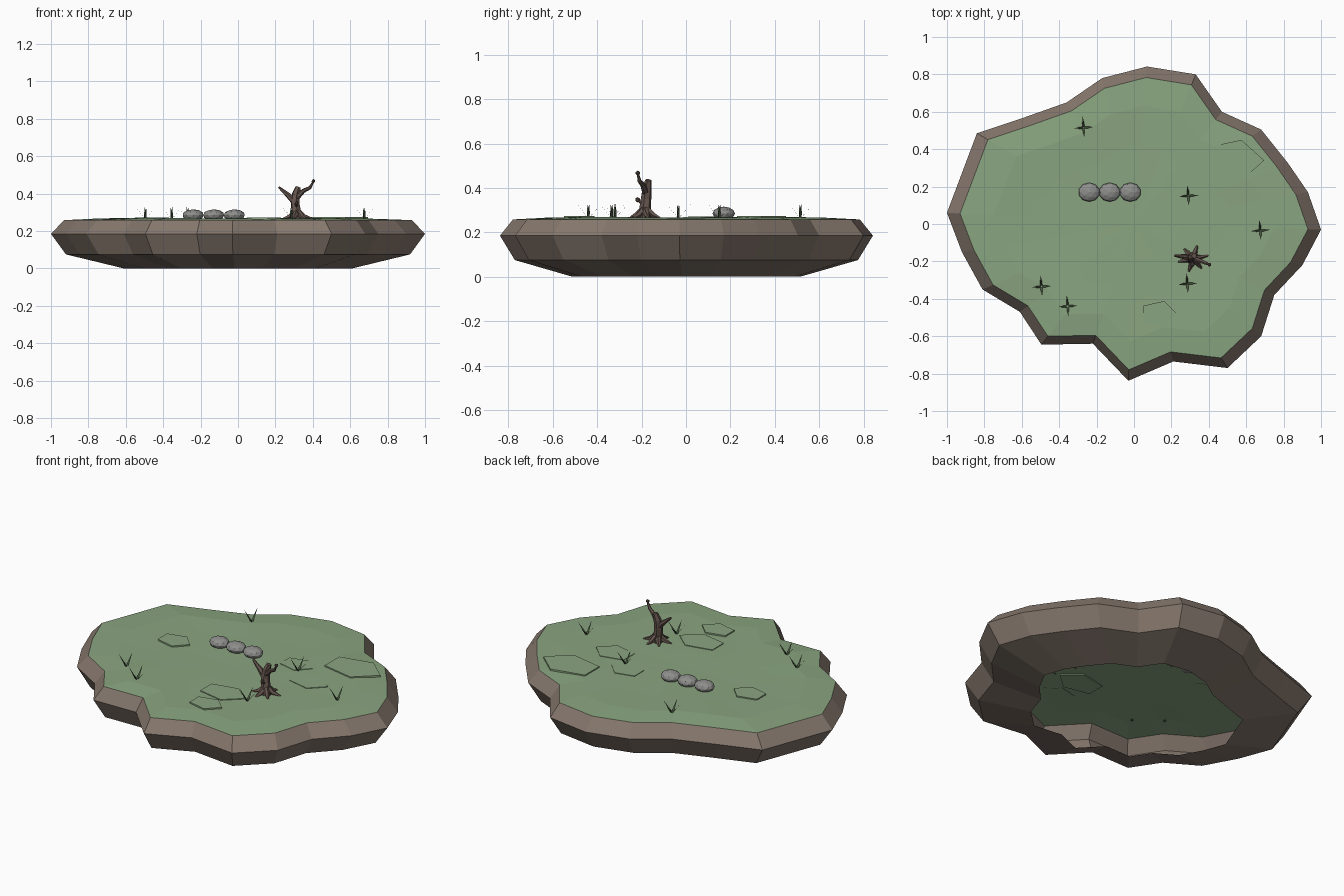
import bpy, bmesh, math
from mathutils import Vector, Matrix

if "Cube" in bpy.data.objects:
    bpy.data.objects.remove(bpy.data.objects["Cube"])


def material(name, rgb):
    m = bpy.data.materials.new(name)
    m.diffuse_color = (*rgb, 1)
    m.use_nodes = True
    m.node_tree.nodes["Principled BSDF"].inputs["Base Color"].default_value = m.diffuse_color
    return m


EARTH = material("earth brown", (0.235, 0.185, 0.152))
GRASS = material("grass green", (0.254, 0.376, 0.216))
BLADE = material("dark green", (0.070, 0.105, 0.055))
STONE = material("stone grey", (0.27, 0.275, 0.26))
WOOD = material("dead wood", (0.130, 0.090, 0.076))


def finish(bm, name, mat, normals=True):
    if normals:
        bmesh.ops.recalc_face_normals(bm, faces=bm.faces)
    me = bpy.data.meshes.new(name)
    bm.to_mesh(me)
    bm.free()
    me.materials.append(mat)
    ob = bpy.data.objects.new(name, me)
    bpy.context.collection.objects.link(ob)
    return ob


# Plan outline of the island
OUTLINE = [(-1, .06), (-.92, -.15), (-.81, -.35), (-.61, -.47), (-.495, -.645),
           (-.22, -.64), (-.03, -.838), (.21, -.735), (.5, -.77), (.68, -.6),
           (.75, -.38), (.9, -.22), (1, -.03), (.93, .17), (.82, .33),
           (.68, .505), (.47, .6), (.33, .8), (.07, .842), (-.17, .78),
           (-.36, .65), (-.6, .565), (-.84, .485)]
N = len(OUTLINE)


def rings(bm, levels):
    """Stack scaled copies of the outline and bridge them with quads."""
    loops = [[bm.verts.new((x * s, y * s, z)) for x, y in OUTLINE] for s, z in levels]
    for a, b in zip(loops, loops[1:]):
        for i in range(N):
            j = (i + 1) % N
            bm.faces.new((a[i], a[j], b[j], b[i]))
    return loops


# Earth rim, open underneath
bm = bmesh.new()
rings(bm, [(.61, 0), (.92, .075), (1, .185), (.93, .258)])
finish(bm, "earth_rim", EARTH, False)

# Gently uneven grass top
bm = bmesh.new()
loops = rings(bm, [(.93, .258), (.75, .268), (.5, .266), (.25, .264)])
for loop in loops[1:]:
    for v in loop:
        v.co.z += .003 * math.sin(5 * v.co.x + 1) * math.cos(6 * v.co.y)
centre = bm.verts.new((0, 0, .264))
for i in range(N):
    bm.faces.new((loops[-1][i], loops[-1][(i + 1) % N], centre))
finish(bm, "grass_top", GRASS, False)

# Low five-sided turf patches, some partly sunk: x, y, radius x, radius y, top
PATCHES = [(.52, .34, .176, .115, .274), (.13, -.48, .1, .072, .273),
           (-.47, .08, .1, .075, .271), (.12, -.31, .14, .09, .269),
           (.24, .21, .1, .075, .269), (.42, .07, .12, .085, .269)]
for x, y, rx, ry, top in PATCHES:
    bm = bmesh.new()
    bmesh.ops.create_cone(bm, cap_ends=True, segments=5, radius1=1, radius2=1, depth=.01,
                          matrix=Matrix.Rotation(math.radians(-90), 4, 'Z'))
    # turn so one corner points along +x
    corner = max(bm.verts, key=lambda v: v.co.x).co
    spin = Matrix.Rotation(-math.atan2(corner.y, corner.x), 4, 'Z')
    place = Matrix.Translation((x, y, top - .005)) @ Matrix.Diagonal((rx, ry, 1, 1))
    bmesh.ops.transform(bm, matrix=place @ spin, verts=bm.verts)
    finish(bm, "turf_patch", GRASS)

# Row of three flattened stones
for x in (-.24, -.13, -.02):
    bm = bmesh.new()
    bmesh.ops.create_icosphere(
        bm, subdivisions=2, radius=1,
        matrix=Matrix.Translation((x, .17, .285)) @ Matrix.Diagonal((.058, .051, .031, 1)))
    finish(bm, "stone", STONE)

# Grass tufts: four leaning flat blades each
for x, y in [(-.27, .515), (.29, .15), (.675, -.035),
             (.285, -.32), (-.495, -.335), (-.355, -.44)]:
    bm = bmesh.new()
    for k in range(4):
        a = math.radians(90 * k + 4)
        out, side = Vector((math.cos(a), math.sin(a), 0)), Vector((-math.sin(a), math.cos(a), 0))
        reach = (.055, .06, .05, .052)[k]
        base = Vector((x, y, .262))
        mid = base + out * reach * .45 + Vector((0, 0, .03))
        tip = base + out * reach + Vector((0, 0, .066))
        v = [bm.verts.new(p) for p in (base - side * .006, base + side * .006,
                                       mid + side * .005, mid - side * .005, tip)]
        bm.faces.new(v[:4])
        bm.faces.new((v[3], v[2], v[4]))
    finish(bm, "grass_tuft", BLADE, False)


def limb(name, points, sides=6):
    """Tapered limb through (x, y, z, radius) points."""
    bm = bmesh.new()
    pts = [Vector(p[:3]) for p in points]
    loops = []
    for i, p in enumerate(pts):
        d = (pts[min(i + 1, len(pts) - 1)] - pts[max(i - 1, 0)]).normalized()
        u = d.cross(Vector((.3, .9, .1))).normalized()
        w = d.cross(u)
        loops.append([bm.verts.new(p + points[i][3] * (u * math.cos(t) + w * math.sin(t)))
                      for t in (2 * math.pi * k / sides for k in range(sides))])
    for a, b in zip(loops, loops[1:]):
        for i in range(sides):
            j = (i + 1) % sides
            bm.faces.new((a[i], a[j], b[j], b[i]))
    bm.faces.new(loops[0])
    bm.faces.new(loops[-1])
    finish(bm, name, WOOD)


# Dead tree: trunk, branches and knobs
limb("trunk", [(.315, -.185, .255, .037), (.312, -.185, .30, .027),
               (.305, -.18, .35, .024), (.31, -.175, .40, .021), (.322, -.17, .435, .015)])
limb("left_branch", [(.305, -.18, .35, .017), (.27, -.175, .39, .015), (.218, -.17, .435, .006)])
limb("right_branch", [(.31, -.18, .375, .016), (.35, -.195, .415, .012),
                      (.385, -.21, .432, .009), (.402, -.216, .462, .005)])
limb("front_twig", [(.31, -.185, .32, .009), (.313, -.216, .345, .005)])
for p, r in [((.403, -.217, .467), .011), ((.313, -.218, .347), .012)]:
    bm = bmesh.new()
    bmesh.ops.create_icosphere(bm, subdivisions=1, radius=r, matrix=Matrix.Translation(p))
    finish(bm, "knob", WOOD)

# Spreading roots
for k, reach in enumerate((.085, .072, .07, .08, .072, .07)):
    a = math.radians(60 * k + 12)
    c, s = math.cos(a), math.sin(a)
    limb("root", [(.315 + c * .01, -.185 + s * .01, .305, .014),
                  (.315 + c * .04, -.185 + s * .04, .277, .013),
                  (.315 + c * reach, -.185 + s * reach, .264, .005)], 5)
